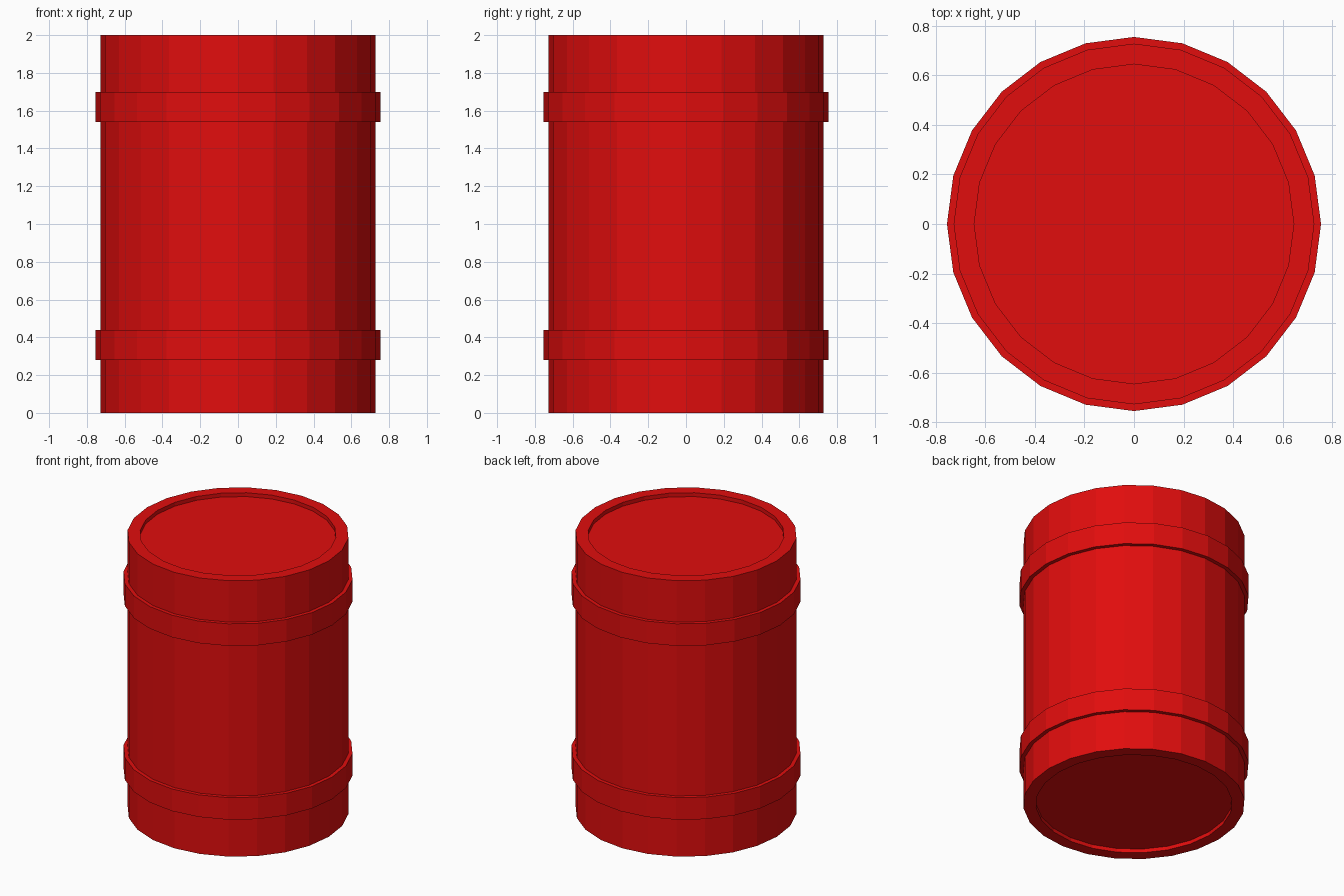
import bpy, bmesh, math

if "Cube" in bpy.data.objects:
    bpy.data.objects.remove(bpy.data.objects["Cube"])

SIDES = 24
BODY_R, BAND_R, RIM_R = 0.728, 0.755, 0.645
RECESS = 0.028

# Half-outline of the drum (radius, height): recessed base, two raised bands, recessed lid
profile = [(RIM_R, RECESS), (RIM_R, 0), (BODY_R, 0)]
for low, high in ((0.28, 0.44), (1.54, 1.70)):
    profile += [(BODY_R, low), (BAND_R, low), (BAND_R, high), (BODY_R, high)]
profile += [(BODY_R, 2), (RIM_R, 2), (RIM_R, 2 - RECESS)]

# Revolve the outline into flat-sided rings
bm = bmesh.new()
rings = []
for r, z in profile:
    rings.append([bm.verts.new((r * math.cos(math.tau * i / SIDES),
                                r * math.sin(math.tau * i / SIDES), z))
                  for i in range(SIDES)])
for a, b in zip(rings, rings[1:]):
    for i in range(SIDES):
        j = (i + 1) % SIDES
        bm.faces.new((a[i], a[j], b[j], b[i]))

# Base and lid discs
bm.faces.new(rings[0][::-1])
bm.faces.new(rings[-1])
bmesh.ops.recalc_face_normals(bm, faces=bm.faces)

mesh = bpy.data.meshes.new("barrel")
bm.to_mesh(mesh)
bm.free()
barrel = bpy.data.objects.new("barrel", mesh)
bpy.context.collection.objects.link(barrel)

# Red paint
red = bpy.data.materials.new("red_paint")
red.diffuse_color = (0.75, 0.004, 0.004, 1)
red.use_nodes = True
red.node_tree.nodes["Principled BSDF"].inputs["Base Color"].default_value = red.diffuse_color
mesh.materials.append(red)
